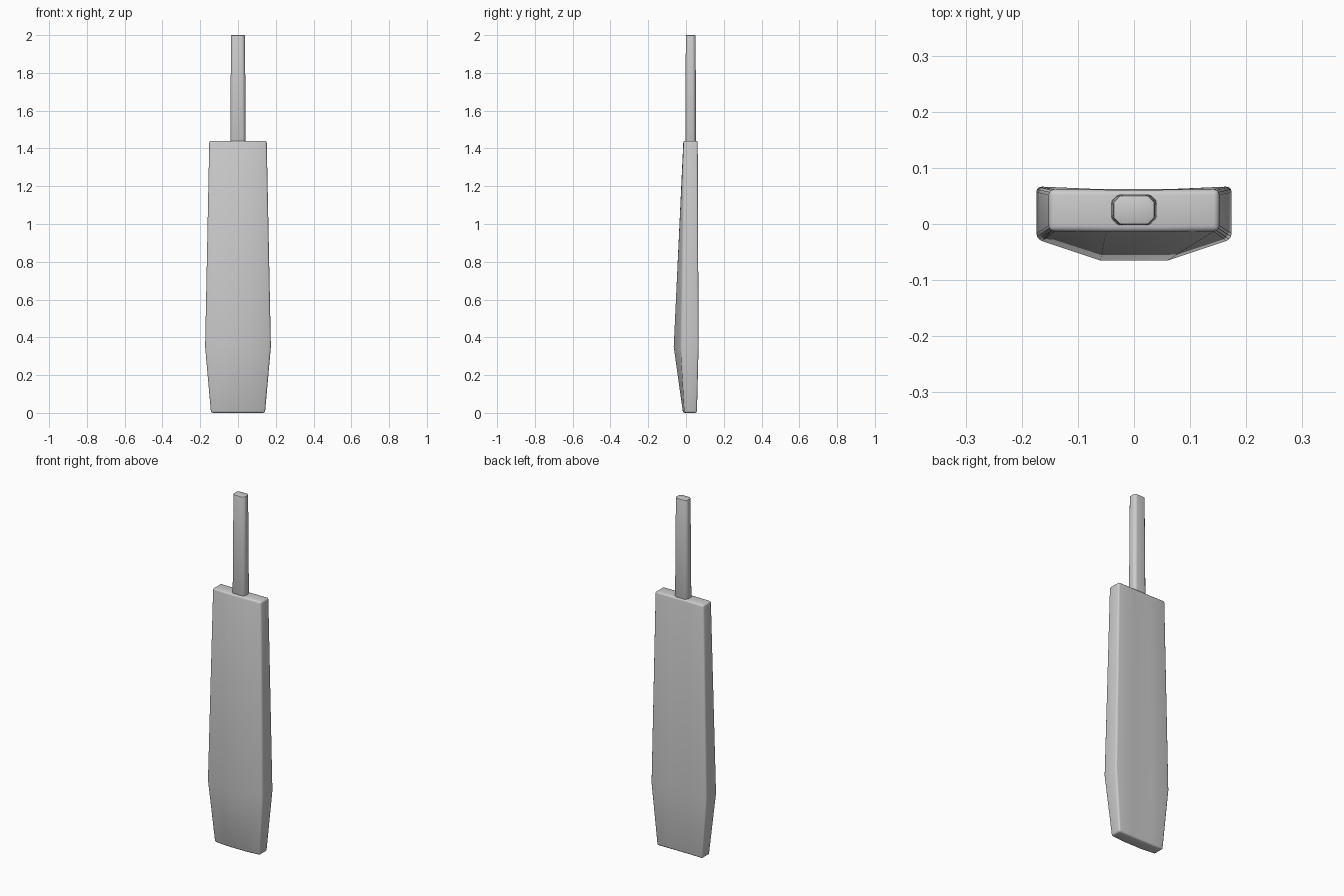
import bpy, bmesh

if "Cube" in bpy.data.objects:
    bpy.data.objects.remove(bpy.data.objects["Cube"])


def loft(name, rings, bevel, segments, angle):
    """Skin a stack of closed rings, cap the ends, soften the sharp edges."""
    bm = bmesh.new()
    loops = [[bm.verts.new(p) for p in ring] for ring in rings]
    n = len(loops[0])
    for a, b in zip(loops, loops[1:]):
        for i in range(n):
            j = (i + 1) % n
            bm.faces.new((a[i], a[j], b[j], b[i]))
    bm.faces.new(loops[0][::-1])
    bm.faces.new(loops[-1])
    bmesh.ops.recalc_face_normals(bm, faces=bm.faces)
    mesh = bpy.data.meshes.new(name)
    bm.to_mesh(mesh)
    bm.free()
    obj = bpy.data.objects.new(name, mesh)
    bpy.context.collection.objects.link(obj)
    bpy.context.view_layer.objects.active = obj
    obj.select_set(True)
    mod = obj.modifiers.new("soft_edges", "BEVEL")
    mod.width = bevel
    mod.segments = segments
    mod.limit_method = "ANGLE"
    mod.angle_limit = angle
    bpy.ops.object.modifier_apply(modifier=mod.name)
    bpy.ops.object.shade_smooth_by_angle(angle=0.6)
    obj.select_set(False)
    return obj


def blade_ring(z, half, ridge_x, ridge_y, edge_y, back_edge, back_mid):
    """Half section from front ridge to back, mirrored across x = 0."""
    side = [(ridge_x, ridge_y), (half, edge_y), (half, back_edge), (ridge_x, back_mid)]
    return [(x, y, z) for x, y in side] + [(-x, y, z) for x, y in reversed(side)]


# Blade: thin toe, thick swell with a raised front spine, thin shoulder
loft("blade", [
    blade_ring(0.0, 0.143, 0.06, -0.016, -0.008, 0.058, 0.056),
    blade_ring(0.35, 0.174, 0.06, -0.065, -0.027, 0.067, 0.062),
    blade_ring(1.44, 0.152, 0.05, -0.014, -0.013, 0.062, 0.061),
], 0.010, 3, 0.7)


def handle_ring(z, hx, hy, cut):
    """Rectangle with chamfered corners, centred on the handle axis."""
    q = [(hx, hy - cut), (hx - cut, hy)]
    pts = q + [(-x, y) for x, y in q[::-1]]
    pts += [(x, -y) for x, y in pts[::-1]]
    return [(x, y + 0.025, z) for x, y in pts]


# Handle: slightly tapered rounded bar set into the shoulder
loft("handle", [
    handle_ring(1.40, 0.041, 0.028, 0.012),
    handle_ring(2.0, 0.037, 0.026, 0.012),
], 0.004, 2, 0.5)
